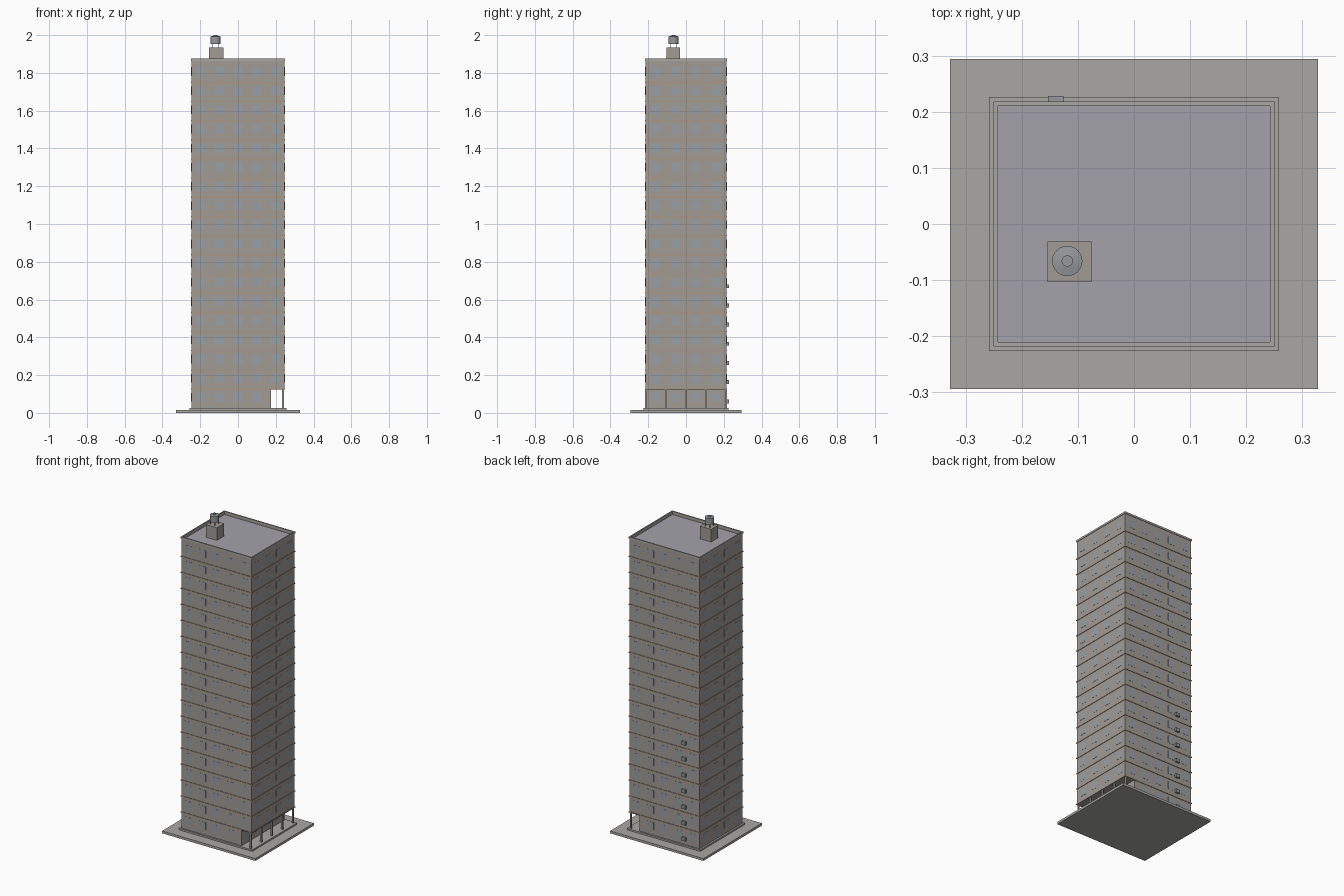
import bpy, bmesh, math
from mathutils import Matrix, Vector

if "Cube" in bpy.data.objects:
    bpy.data.objects.remove(bpy.data.objects["Cube"])

def material(name, rgb):
    m = bpy.data.materials.new(name)
    m.diffuse_color = (*rgb, 1)
    m.use_nodes = True
    m.node_tree.nodes["Principled BSDF"].inputs["Base Color"].default_value = m.diffuse_color
    return m

CONCRETE = material("concrete", (0.40, 0.39, 0.36))
WALL = material("wall", (0.36, 0.33, 0.30))
BAND = material("band", (0.42, 0.30, 0.22))
GLASS = material("glass", (0.31, 0.35, 0.39))
ROOF = material("roof", (0.36, 0.36, 0.40))
METAL = material("metal", (0.30, 0.32, 0.34))

def boxes(name, items, mat):
    """One object made of boxes, each given as (x0, x1, y0, y1, z0, z1)."""
    bm = bmesh.new()
    for x0, x1, y0, y1, z0, z1 in items:
        m = Matrix.Translation(((x0 + x1) / 2, (y0 + y1) / 2, (z0 + z1) / 2))
        bmesh.ops.create_cube(bm, size=1, matrix=m @ Matrix.Diagonal((x1 - x0, y1 - y0, z1 - z0, 1)))
    return finish(name, bm, mat)

def finish(name, bm, mat):
    bmesh.ops.recalc_face_normals(bm, faces=bm.faces)
    me = bpy.data.meshes.new(name)
    bm.to_mesh(me)
    bm.free()
    me.materials.append(mat)
    ob = bpy.data.objects.new(name, me)
    bpy.context.collection.objects.link(ob)
    return ob

def ring(name, hx, hy, t, spans, mat):
    """Rectangular frames, outer half sizes hx, hy and wall thickness t."""
    bm = bmesh.new()
    for z0, z1 in spans:
        loops = [[bm.verts.new((sx * a, sy * b, z)) for sx, sy in ((-1, -1), (1, -1), (1, 1), (-1, 1))]
                 for a, b, z in ((hx, hy, z0), (hx, hy, z1), (hx - t, hy - t, z1), (hx - t, hy - t, z0))]
        for i in range(4):
            p, q = loops[i], loops[(i + 1) % 4]
            for k in range(4):
                n = (k + 1) % 4
                bm.faces.new((p[k], p[n], q[n], q[k]))
    return finish(name, bm, mat)

def lathe(name, profile, centre, mat, n=24):
    """Solid of revolution from (radius, z) points."""
    bm = bmesh.new()
    rows = [[bm.verts.new((centre[0] + r * math.cos(math.tau * k / n),
                           centre[1] + r * math.sin(math.tau * k / n), z)) for k in range(n)]
            for r, z in profile]
    for a, b in zip(rows, rows[1:]):
        for k in range(n):
            bm.faces.new((a[k], a[(k + 1) % n], b[(k + 1) % n], b[k]))
    bm.faces.new(rows[0])
    bm.faces.new(rows[-1])
    ob = finish(name, bm, mat)
    bpy.ops.object.select_all(action='DESELECT')
    bpy.context.view_layer.objects.active = ob
    ob.select_set(True)
    bpy.ops.object.shade_smooth_by_angle(angle=math.radians(30))
    return ob

HX, HY = 0.247, 0.215      # tower half sizes
Z0, FLOOR, N = 0.025, 0.1015, 18
ZR = Z0 + FLOOR * N        # roof level
NOTCH = 0.175              # ground-floor wall set back on the right

# Paving and plinth
boxes("paving", [(-0.328, 0.328, -0.294, 0.294, 0, 0.015)], CONCRETE)
boxes("plinth", [(-0.258, 0.258, -0.226, 0.226, 0.015, Z0)], CONCRETE)

# Ground floor and tower
boxes("ground_floor", [(-HX, NOTCH, -HY, HY, Z0, Z0 + FLOOR)], WALL)
boxes("tower", [(-HX, HX, -HY, HY, Z0 + FLOOR, ZR)], WALL)

# Arcade columns along the right side
boxes("arcade_columns", [(0.233, 0.243, y - 0.005, y + 0.005, Z0, Z0 + FLOOR)
                         for y in (-0.212, -0.106, 0, 0.106, 0.212)], CONCRETE)

# Floor bands
ring("floor_bands", HX + 0.003, HY + 0.003, 0.006,
     [(Z0 + FLOOR * k - 0.003, Z0 + FLOOR * k + 0.003) for k in range(1, N)], BAND)

# Windows on all four sides
win, e, h = [], 0.001, 0.023
for k in range(N):
    z = Z0 + FLOOR * k + 0.057
    for x in (-0.198, -0.099, 0, 0.099, 0.198):
        if k == 0 and x > 0.15:
            continue
        for s in (-1, 1):
            win.append((x - h, x + h, s * HY - e, s * HY + e, z - h, z + h))
    for y in (-0.161, -0.054, 0.054, 0.161):
        for xf in (-HX, NOTCH if k == 0 else HX):
            win.append((xf - e, xf + e, y - h, y + h, z - h, z + h))
boxes("windows", win, GLASS)

# Roof and parapet
boxes("roof", [(-HX + 0.003, HX - 0.003, -HY + 0.003, HY - 0.003, ZR, ZR + 0.003)], ROOF)
ring("parapet", HX, HY, 0.004, [(ZR, 1.866)], WALL)
ring("coping", 0.25, 0.218, 0.008, [(1.864, 1.876)], CONCRETE)

# Air conditioners on the back of the lower floors
boxes("air_conditioners", [(-0.153, -0.126, HY, 0.228, Z0 + FLOOR * k + 0.026, Z0 + FLOOR * k + 0.047)
                           for k in range(7)], METAL)

# Stair house with water tank on legs
C = (-0.119, -0.066)
boxes("stair_house", [(-0.154, -0.076, -0.103, -0.031, ZR, 1.935)], WALL)
boxes("tank_legs", [(C[0] + i * 0.017 - 0.002, C[0] + i * 0.017 + 0.002,
                     C[1] + j * 0.017 - 0.002, C[1] + j * 0.017 + 0.002, 1.935, 1.956)
                    for i in (-1, 1) for j in (-1, 1)], METAL)
lathe("water_tank", [(0.027, 1.954), (0.027, 1.993), (0.010, 1.996), (0.010, 2.0)], C, METAL)
